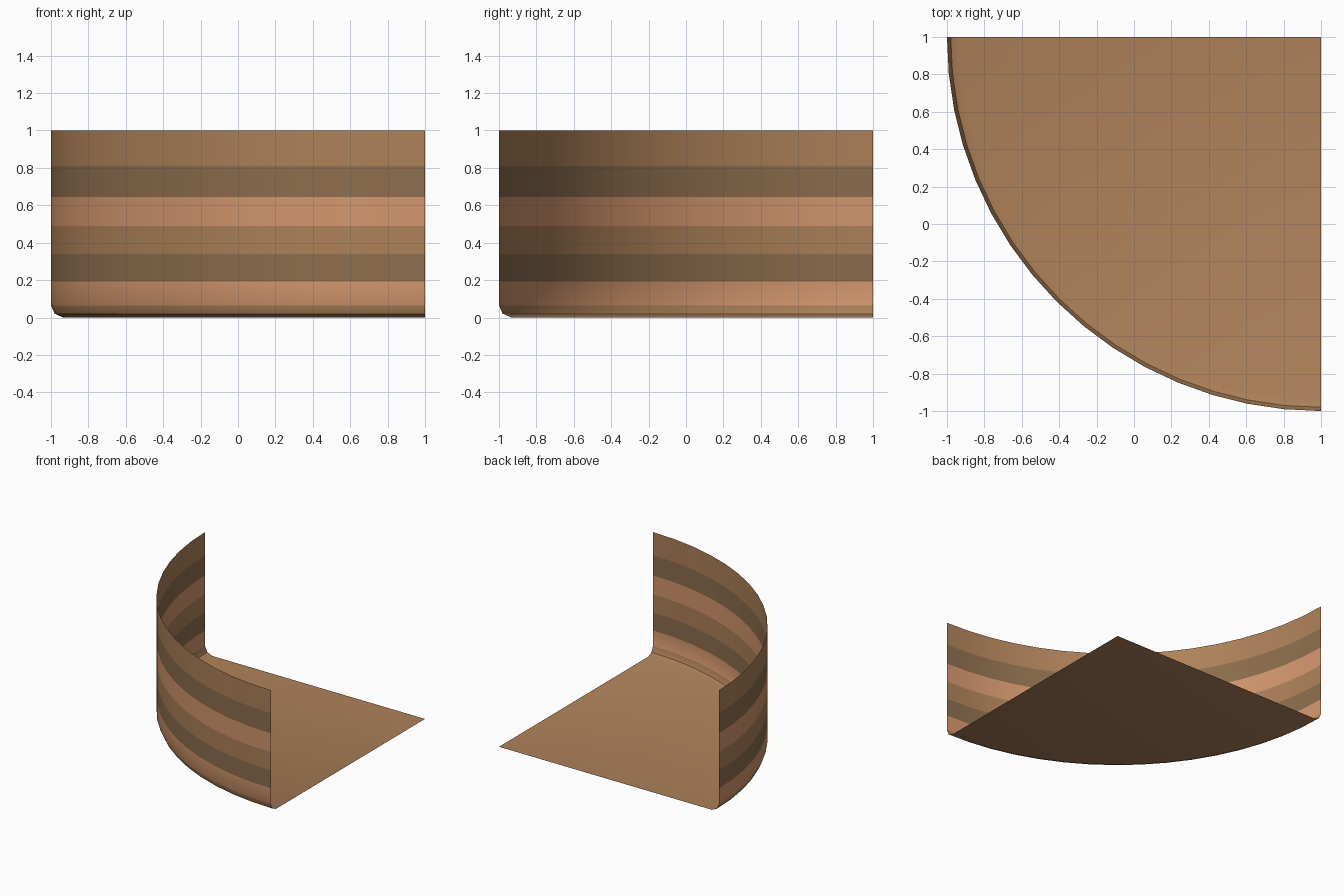
import bpy, bmesh, math

if "Cube" in bpy.data.objects:
    bpy.data.objects.remove(bpy.data.objects["Cube"])

SEGMENTS = 16
CENTRE = (1.0, 1.0)

# Rim profile from top to floor: (radius, height)
PROFILE = [(2, 1), (2, 0.81), (2, 0.645), (2, 0.49), (2, 0.34), (2, 0.193),
           (2, 0.065), (1.98, 0.02), (1.935, 0)]
# Colour band for each profile step: 0 tan, 1 dark, 2 light
BANDS = [0, 1, 2, 0, 1, 2, 0, 0]


def material(name, colour):
    mat = bpy.data.materials.new(name)
    mat.diffuse_color = (*colour, 1)
    mat.use_nodes = True
    mat.node_tree.nodes["Principled BSDF"].inputs["Base Color"].default_value = mat.diffuse_color
    return mat


bm = bmesh.new()

# Quarter-round wall with a rounded foot
rings = []
for radius, height in PROFILE:
    ring = []
    for i in range(SEGMENTS + 1):
        a = math.pi + math.pi / 2 * i / SEGMENTS
        ring.append(bm.verts.new((CENTRE[0] + radius * math.cos(a),
                                  CENTRE[1] + radius * math.sin(a), height)))
    rings.append(ring)
for upper, lower, band in zip(rings, rings[1:], BANDS):
    for i in range(SEGMENTS):
        face = bm.faces.new((upper[i], lower[i], lower[i + 1], upper[i + 1]))
        face.material_index = band

# Flat quarter-disc floor
corner = bm.verts.new((*CENTRE, 0))
for a, b in zip(rings[-1], rings[-1][1:]):
    bm.faces.new((a, corner, b))

mesh = bpy.data.meshes.new("striped_quarter_round")
bm.to_mesh(mesh)
bm.free()
for name, colour in (("tan", (0.42, 0.22, 0.10)),
                     ("dark_brown", (0.27, 0.155, 0.075)),
                     ("light_brown", (0.66, 0.31, 0.155))):
    mesh.materials.append(material(name, colour))

obj = bpy.data.objects.new("striped_quarter_round", mesh)
bpy.context.collection.objects.link(obj)
bpy.context.view_layer.objects.active = obj
obj.select_set(True)
bpy.ops.object.shade_smooth_by_angle(angle=math.radians(30))
